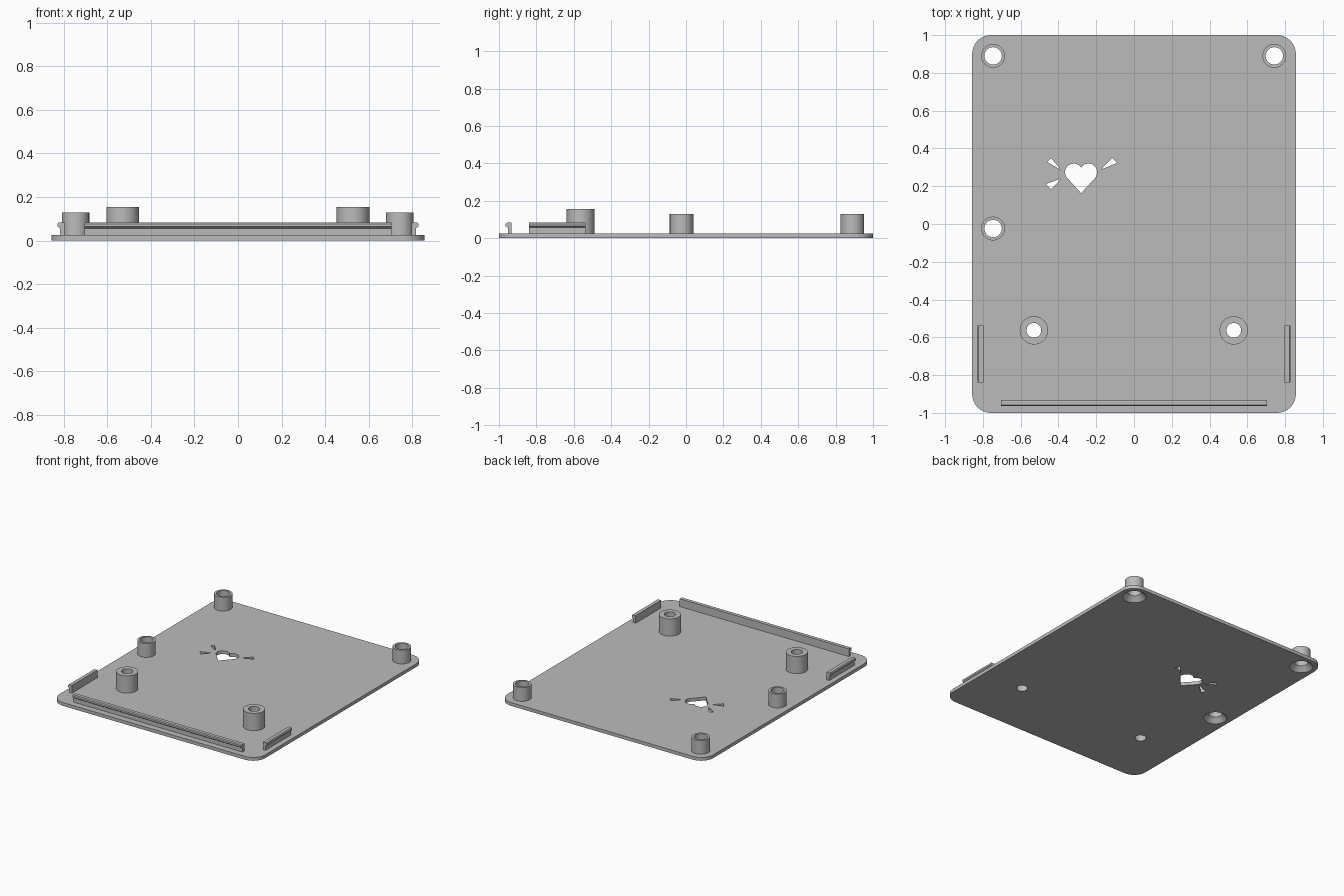
import bpy, bmesh, math
from mathutils import Vector

cube = bpy.data.objects.get("Cube")
if cube:
    bpy.data.objects.remove(cube, do_unlink=True)

grey = bpy.data.materials.new("mid grey plastic")
GREY = (0.5, 0.5, 0.5, 1)
grey.diffuse_color = GREY
grey.use_nodes = True
grey.node_tree.nodes["Principled BSDF"].inputs["Base Color"].default_value = GREY

T = 0.025      # plate thickness
SEG = 48


def finish(bm, name, smooth=False):
    bmesh.ops.recalc_face_normals(bm, faces=bm.faces)
    mesh = bpy.data.meshes.new(name)
    bm.to_mesh(mesh)
    bm.free()
    mesh.materials.append(grey)
    ob = bpy.data.objects.new(name, mesh)
    bpy.context.collection.objects.link(ob)
    if smooth:
        shade(ob)
    return ob


def shade(ob):
    bpy.ops.object.select_all(action='DESELECT')
    ob.select_set(True)
    bpy.context.view_layer.objects.active = ob
    bpy.ops.object.shade_smooth_by_angle(angle=math.radians(30))


def extrude(bm, points, offset):
    """Closed outline swept along an offset into a solid."""
    face = bm.faces.new([bm.verts.new(p) for p in points])
    res = bmesh.ops.extrude_face_region(bm, geom=[face], use_keep_orig=True)
    verts = [g for g in res["geom"] if isinstance(g, bmesh.types.BMVert)]
    bmesh.ops.translate(bm, verts=verts, vec=Vector(offset))


def arc(cx, cy, r, start, end, n):
    angles = [math.radians(start + (end - start) * i / n) for i in range(n + 1)]
    return [(cx + r * math.cos(a), cy + r * math.sin(a)) for a in angles]


def lathe(profile, x, y, name):
    """Closed (radius, height) profile turned about a vertical axis."""
    bm = bmesh.new()
    rings = []
    for i in range(SEG):
        a = math.tau * i / SEG
        rings.append([bm.verts.new((x + r * math.cos(a), y + r * math.sin(a), z))
                      for r, z in profile])
    n = len(profile)
    for i in range(SEG):
        a, b = rings[i], rings[(i + 1) % SEG]
        for j in range(n):
            k = (j + 1) % n
            bm.faces.new((a[j], b[j], b[k], a[k]))
    return finish(bm, name, True)


# Base plate with rounded corners
W, L, R = 0.857, 1.0, 0.1
outline = []
for i, (sx, sy) in enumerate([(1, 1), (-1, 1), (-1, -1), (1, -1)]):
    outline += arc(sx * (W - R), sy * (L - R), R, 90 * i, 90 * i + 90, 10)
bm = bmesh.new()
extrude(bm, [(x, y, 0) for x, y in outline], (0, 0, T))
plate = finish(bm, "base_plate")

# Openings in the plate: heart, rays, screw holes
cut = bmesh.new()
hx, hy, hr = -0.28, 0.274, 0.046
heart = arc(hx + 0.039, hy, hr, -40, 148, 14)
heart += [(2 * hx - x, y) for x, y in reversed(heart)][1:]
heart.append((hx, 0.163))
rays = [
    [(-0.46, 0.328), (-0.439, 0.349), (-0.386, 0.286)],
    [(-0.466, 0.212), (-0.439, 0.183), (-0.386, 0.24)],
    [(-0.175, 0.288), (-0.116, 0.349), (-0.09, 0.323)],
]
for shape in [heart] + rays:
    extrude(cut, [(x, y, -0.05) for x, y in shape], (0, 0, 0.15))

# Screw posts: countersunk from below, and taller plain ones at the front
SINK, HOLE, DEPTH = 0.08, 0.046, 0.035
slope = (SINK - HOLE) / DEPTH
r_top = SINK - slope * T
sunk = {"back_right_post": (-0.746, 0.89), "back_left_post": (0.743, 0.89),
        "middle_right_post": (-0.746, -0.024)}
plain = {"front_right_post": (-0.53, -0.563), "front_left_post": (0.528, -0.563)}


def cone_cutter(x, y, r_low, r_high, low, high):
    res = bmesh.ops.create_cone(cut, cap_ends=True, segments=SEG, radius1=r_low,
                                radius2=r_high, depth=high - low)
    bmesh.ops.translate(cut, verts=res["verts"], vec=(x, y, (low + high) / 2))


for name, (x, y) in sunk.items():
    lathe([(0.063, T), (0.063, 0.129), (HOLE, 0.129), (HOLE, DEPTH), (r_top, T)],
          x, y, name)
    e = 0.01
    cone_cutter(x, y, SINK + slope * e, r_top - slope * e, -e, T + e)
for name, (x, y) in plain.items():
    lathe([(0.075, T), (0.075, 0.155), (0.039, 0.155), (0.039, T)], x, y, name)
    cone_cutter(x, y, 0.039, 0.039, -0.05, 0.1)

cutter = finish(cut, "plate_cutter")
mod = plate.modifiers.new("openings", 'BOOLEAN')
mod.object = cutter
mod.operation = 'DIFFERENCE'
mod.solver = 'EXACT'
bpy.context.view_layer.objects.active = plate
bpy.ops.object.modifier_apply(modifier=mod.name)
bpy.data.objects.remove(cutter, do_unlink=True)
shade(plate)

# Snap rails: thin stem with an outward lip; (outward, height) section
section = [(0, T), (0, 0.083), (0.026, 0.083), (0.032, 0.077),
           (0.032, 0.064), (0.021, 0.056), (0.021, T)]
bm = bmesh.new()
extrude(bm, [(-0.705, -0.932 - d, z) for d, z in section], (1.41, 0, 0))
finish(bm, "front_rail")
for side, s in (("left", 1), ("right", -1)):
    bm = bmesh.new()
    extrude(bm, [(s * (0.796 + d), -0.84, z) for d, z in section], (0, 0.303, 0))
    finish(bm, side + "_rail")
